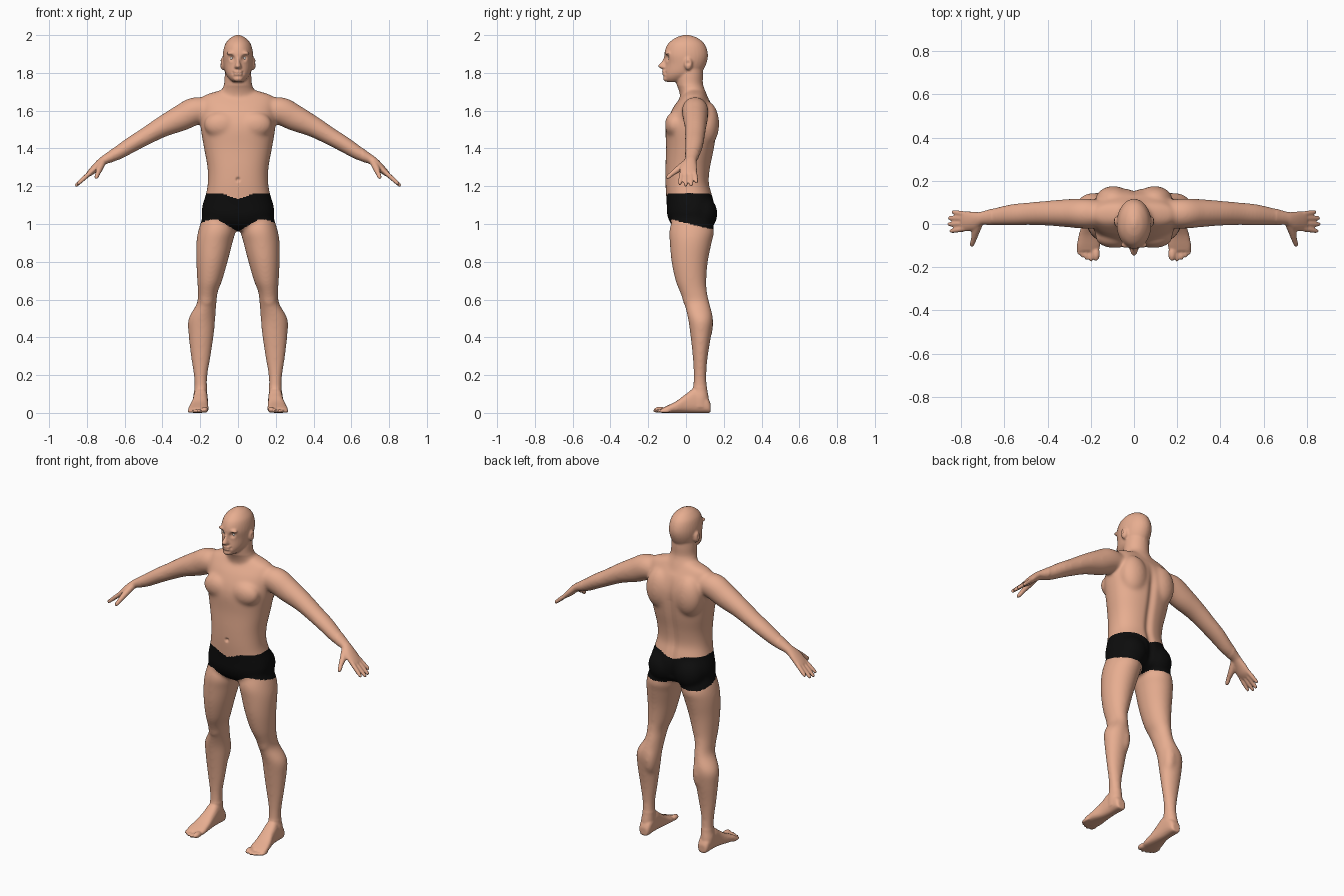
import bpy, bmesh, math
from mathutils import Vector, Matrix

if "Cube" in bpy.data.objects:
    bpy.data.objects.remove(bpy.data.objects["Cube"])

bm = bmesh.new()
Y = Vector((0, 1, 0))


def spline(rows, steps=5):
    """Catmull-Rom through rows of numbers."""
    out = []
    for i in range(len(rows) - 1):
        p0, p1, p2 = rows[max(i - 1, 0)], rows[i], rows[i + 1]
        p3 = rows[min(i + 2, len(rows) - 1)]
        for s in range(steps):
            t = s / steps
            out.append([0.5 * (2 * b + (c - a) * t + (2 * a - 5 * b + 4 * c - d) * t * t
                               + (3 * b - a - 3 * c + d) * t ** 3)
                        for a, b, c, d in zip(p0, p1, p2, p3)])
    return out + [list(rows[-1])]


def skin_rings(rings, mirror):
    for sx in ((1, -1) if mirror else (1,)):
        loops = [[bm.verts.new((p.x * sx, p.y, p.z)) for p in r] for r in rings]
        n = len(loops[0])
        for a, b in zip(loops, loops[1:]):
            for i in range(n):
                bm.faces.new((a[i], a[(i + 1) % n], b[(i + 1) % n], b[i]))
        bm.faces.new(loops[0])
        bm.faces.new(loops[-1])


def circle(power=2.0, n=32):
    e = 2 / power
    for i in range(n):
        c, s = math.cos(math.tau * i / n), math.sin(math.tau * i / n)
        yield math.copysign(abs(c) ** e, c), math.copysign(abs(s) ** e, s)


def stack(rows, mirror=False, power=2.0):
    """Horizontal sections: z, x centre, half width, y front, y back."""
    skin_rings([[Vector((x + w * c, (f + b) / 2 + (b - f) / 2 * s, z)) for c, s in circle(power)]
                for z, x, w, f, b in spline(rows)], mirror)


def tube(rows, mirror=True):
    """Sections across a path: x, y, z, thickness radius, radius along y."""
    rows = spline(rows)
    pts = [Vector(r[:3]) for r in rows]
    rings = []
    for i, r in enumerate(rows):
        t = (pts[min(i + 1, len(pts) - 1)] - pts[max(i - 1, 0)]).normalized()
        v = t.cross(Y).normalized()
        u = v.cross(t)
        rings.append([pts[i] + v * r[3] * c + u * r[4] * s for c, s in circle()])
    skin_rings(rings, mirror)


def ball(c, r, mirror=True):
    for sx in ((1, -1) if mirror else (1,)):
        m = Matrix.Translation((c[0] * sx, c[1], c[2])) @ Matrix.Diagonal((*r, 1))
        bmesh.ops.create_uvsphere(bm, u_segments=24, v_segments=16, radius=1, matrix=m)


# Trunk, neck and head
stack([(.965, 0, .05, -.04, .07), (1.0, 0, .165, -.08, .13), (1.05, 0, .192, -.1, .15),
       (1.1, 0, .188, -.102, .152), (1.16, 0, .17, -.106, .138), (1.22, 0, .16, -.109, .123),
       (1.3, 0, .162, -.109, .13), (1.4, 0, .18, -.106, .15), (1.5, 0, .197, -.108, .163),
       (1.56, 0, .2, -.095, .16), (1.62, 0, .2, -.066, .142), (1.66, 0, .195, -.036, .12),
       (1.68, 0, .18, -.02, .108), (1.695, 0, .14, -.01, .1), (1.71, 0, .085, 0, .09)], power=2.3)
stack([(1.62, 0, .09, -.035, .125), (1.66, 0, .1, -.03, .12), (1.7, 0, .09, -.036, .105),
       (1.74, 0, .074, -.05, .09), (1.79, 0, .07, -.054, .09), (1.84, 0, .065, -.05, .09)])
stack([(1.752, 0, .026, -.1, -.02), (1.77, 0, .047, -.115, .03), (1.8, 0, .067, -.116, .08),
       (1.85, 0, .078, -.109, .108), (1.9, 0, .08, -.115, .116), (1.95, 0, .069, -.098, .1),
       (1.982, 0, .044, -.062, .066), (1.997, 0, .018, -.025, .03), (2.002, 0, .003, -.004, .008)])

# Face: nose, lips, chin, brows, ears
stack([(1.893, 0, .008, -.112, -.08), (1.862, 0, .01, -.128, -.08), (1.838, 0, .017, -.148, -.08),
       (1.826, 0, .019, -.138, -.08), (1.82, 0, .01, -.122, -.08)])
for z in (1.807, 1.793):
    ball((0, -.113, z), (.025, .014, .008), False)
ball((0, -.103, 1.769), (.026, .018, .016), False)
ball((.032, -.097, 1.904), (.03, .014, .01))
ball((.08, .012, 1.849), (.015, .022, .034))

# Muscle masses: chest, shoulder blades, buttocks, kneecaps, calves
ball((.09, -.06, 1.525), (.09, .052, .07))
ball((.095, .11, 1.53), (.085, .066, .12))
ball((.088, .085, 1.055), (.09, .082, .095))
ball((.165, .008, .605), (.036, .027, .045))
ball((.165, .098, .47), (.04, .047, .1))

# Arm with palm
tube([(.13, .045, 1.6, .055, .06), (.22, .048, 1.6, .073, .07), (.3, .05, 1.562, .07, .066),
      (.4, .05, 1.515, .056, .058), (.49, .047, 1.463, .047, .053), (.56, .043, 1.423, .043, .05),
      (.64, .034, 1.373, .036, .041), (.7, .027, 1.343, .025, .031), (.72, .022, 1.33, .023, .034),
      (.745, .015, 1.308, .021, .043), (.775, .012, 1.278, .018, .047), (.797, .012, 1.259, .012, .045)])

# Fingers and thumb
for y0, y1, reach in ((-.022, -.034, .88), (.002, -.002, 1.0), (.025, .028, .97), (.046, .056, .76)):
    base, tip = Vector((.78, y0, 1.274)), Vector((.78 + .082 * reach, y1, 1.274 - .074 * reach))
    tube([(*base.lerp(tip, t), r, r) for t, r in
          ((0, .012), (.35, .012), (.7, .011), (.93, .009), (1, .004))])
tube([(.715, .005, 1.328, .018, .018), (.732, -.035, 1.295, .018, .018), (.742, -.072, 1.268, .013, .013),
      (.75, -.095, 1.248, .011, .011), (.753, -.104, 1.24, .004, .004)])

# Leg
stack([(1.06, .11, .07, -.06, .11), (.97, .112, .097, -.088, .148), (.9, .125, .096, -.086, .136),
       (.8, .138, .083, -.077, .116), (.7, .15, .066, -.056, .108), (.64, .16, .053, -.033, .112),
       (.58, .166, .052, -.01, .125), (.5, .191, .071, .01, .143), (.42, .195, .068, .022, .135),
       (.3, .197, .053, .035, .116), (.2, .198, .037, .04, .108), (.13, .197, .034, .036, .112),
       (.08, .2, .038, .03, .12), (.03, .2, .036, .03, .122)], mirror=True)

# Foot with toes: sections along y as y, x centre, half width, top height
foot = [(.13, .197, .024, .05), (.11, .197, .035, .085), (.05, .198, .038, .13), (0, .2, .041, .1),
        (-.05, .206, .049, .063), (-.1, .21, .054, .038), (-.125, .213, .047, .026)]
skin_rings([[Vector((x + w * c, y, h / 2 + h / 2 * s)) for c, s in circle(2.6)]
            for y, x, w, h in spline(foot)], True)
for x, y, r in ((.176, -.138, .018), (.2, -.142, .0115), (.221, -.135, .011),
                (.24, -.125, .0105), (.256, -.112, .01)):
    ball((x, y, r * .9), (r, .034, r * .9))

# Fuse every mass into one surface
bmesh.ops.recalc_face_normals(bm, faces=bm.faces[:])
mesh = bpy.data.meshes.new("blockout")
bm.to_mesh(mesh)
blockout = bpy.data.objects.new("blockout", mesh)
bpy.context.collection.objects.link(blockout)
remesh = blockout.modifiers.new("fuse", 'REMESH')
remesh.mode, remesh.voxel_size = 'VOXEL', .006
soften = blockout.modifiers.new("soften", 'SMOOTH')
soften.factor, soften.iterations = .5, 3
fused = blockout.evaluated_get(bpy.context.evaluated_depsgraph_get())
bm = bmesh.new()
bm.from_mesh(fused.to_mesh())
bpy.data.objects.remove(blockout)
soft = [v for v in bm.verts if abs(v.co.x) < .66 and .14 < v.co.z < 1.73]
for _ in range(22):
    bmesh.ops.smooth_vert(bm, verts=soft, factor=.5, use_axis_x=True, use_axis_y=True, use_axis_z=True)

# Carved details: eye sockets, mouth corners, navel, ears, then the spine furrow
bm.normal_update()
dents = [(.033, -.1, 1.879, .024, .012), (.028, -.108, 1.8, .012, .004),
         (0, -.108, 1.235, .016, .012), (.094, .01, 1.852, .016, .008)]
for v in bm.verts:
    p = Vector((abs(v.co.x), v.co.y, v.co.z))
    for x, y, z, r, depth in dents:
        d = (p - Vector((x, y, z))).length
        if d < r:
            v.co -= v.normal * depth * (1 - (d / r) ** 2) ** 2
    if p.y > .06 and .98 < p.z < 1.64:
        fade = min(1, (p.z - .98) / .05, (1.64 - p.z) / .15)
        v.co.y -= .013 * fade * math.exp(-(p.x / .022) ** 2)


def in_shorts(c):
    x = abs(c.x)
    low = 1.03 - max(.07 * max(0, 1 - x / .12), .055 * min(1, max(0, (c.y + .1) / .22)))
    high = 1.163 - .032 * max(0, 1 - x / .09)
    return x < .24 and low < c.z < high


def colour(name, rgb):
    m = bpy.data.materials.new(name)
    m.diffuse_color = (*rgb, 1)
    m.use_nodes = True
    m.node_tree.nodes["Principled BSDF"].inputs["Base Color"].default_value = m.diffuse_color
    return m


def make(name, source, material):
    me = bpy.data.meshes.new(name)
    source.to_mesh(me)
    me.materials.append(material)
    me.polygons.foreach_set("use_smooth", [True] * len(me.polygons))
    ob = bpy.data.objects.new(name, me)
    bpy.context.collection.objects.link(ob)


# Body and shorts share one surface, split along the hems
skin = colour("skin", (.8, .42, .28))
for name, keep, mat in (("body", False, skin), ("shorts", True, colour("black", (.004, .004, .004)))):
    part = bm.copy()
    drop = [f for f in part.faces if in_shorts(f.calc_center_median()) != keep]
    bmesh.ops.delete(part, geom=drop, context='FACES')
    make(name, part, mat)

# Eyes
eye_white = colour("eye_white", (.75, .7, .66))
for side, sx in (("left", 1), ("right", -1)):
    eye = bmesh.new()
    bmesh.ops.create_uvsphere(eye, u_segments=20, v_segments=12, radius=.0135,
                              matrix=Matrix.Translation((.033 * sx, -.08, 1.879)))
    make("eye_" + side, eye, eye_white)
